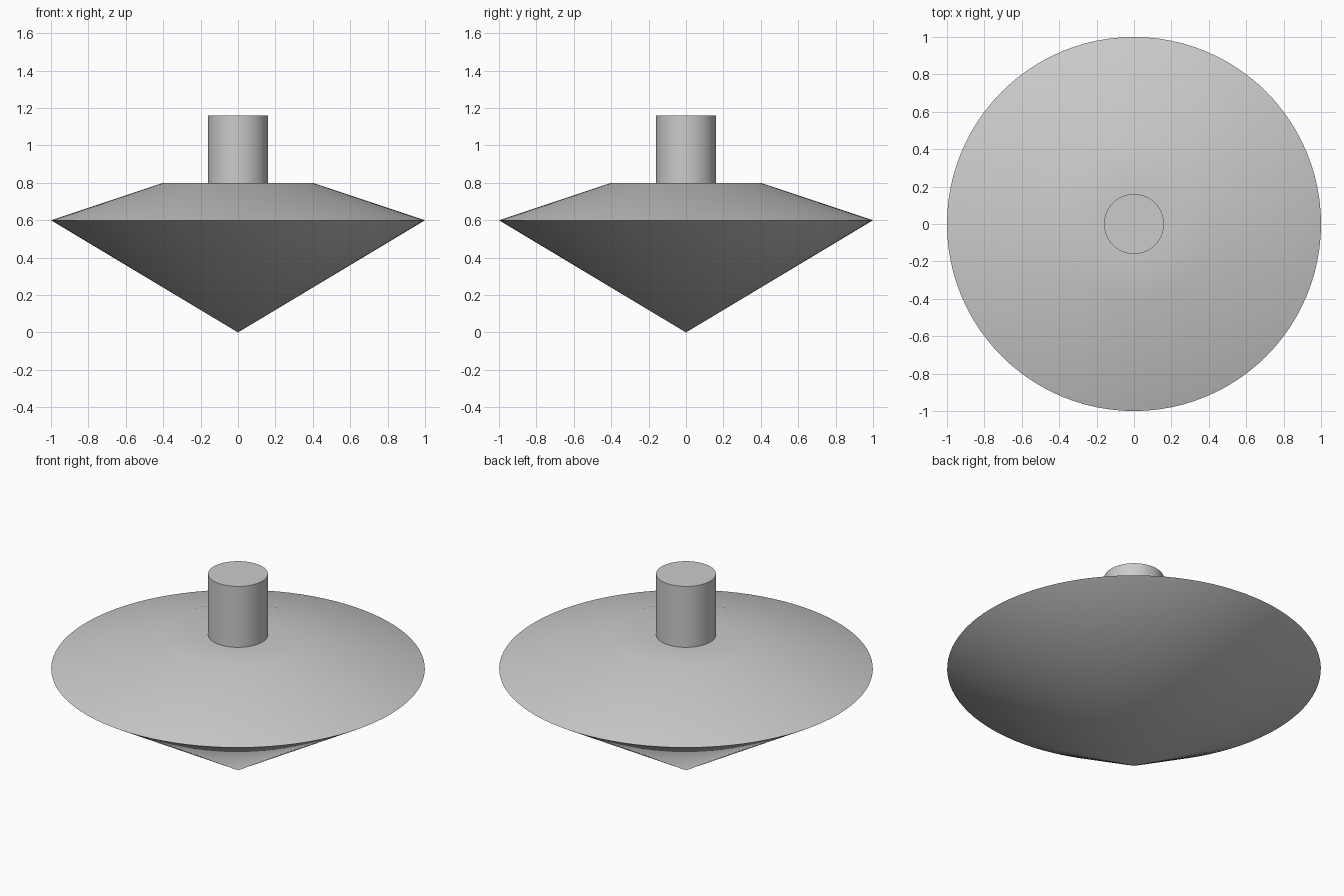
import bpy
import bmesh
import math

SEGMENTS = 96

if "Cube" in bpy.data.objects:
    bpy.data.objects.remove(bpy.data.objects["Cube"], do_unlink=True)

# One plain grey for the whole toy
grey = bpy.data.materials.new("light_grey")
grey.use_nodes = True
colour = (0.6, 0.6, 0.6, 1.0)
grey.diffuse_color = colour
grey.node_tree.nodes["Principled BSDF"].inputs["Base Color"].default_value = colour


def lathe(name, profile):
    """Spin a (radius, height) profile around the z axis."""
    bm = bmesh.new()
    verts = [bm.verts.new((r, 0, z)) for r, z in profile]
    edges = [bm.edges.new(pair) for pair in zip(verts, verts[1:])]
    bmesh.ops.spin(bm, geom=verts + edges, cent=(0, 0, 0), axis=(0, 0, 1),
                   angle=math.tau, steps=SEGMENTS, use_duplicate=False)
    bmesh.ops.remove_doubles(bm, verts=bm.verts, dist=0.0001)
    bmesh.ops.recalc_face_normals(bm, faces=bm.faces)
    mesh = bpy.data.meshes.new(name)
    bm.to_mesh(mesh)
    bm.free()
    mesh.materials.append(grey)
    obj = bpy.data.objects.new(name, mesh)
    bpy.context.collection.objects.link(obj)
    bpy.ops.object.select_all(action="DESELECT")
    obj.select_set(True)
    bpy.context.view_layer.objects.active = obj
    bpy.ops.object.shade_smooth_by_angle(angle=math.radians(30))
    return obj


# Body: pointed cone below, shallow shoulder and flat crown above
lathe("spinning_body", [(0, 0), (1, 0.6), (0.4, 0.8), (0.16, 0.8), (0, 0.8)])

# Handle: round peg standing on the crown
lathe("handle", [(0, 0.8), (0.16, 0.8), (0.16, 1.16), (0, 1.16)])
